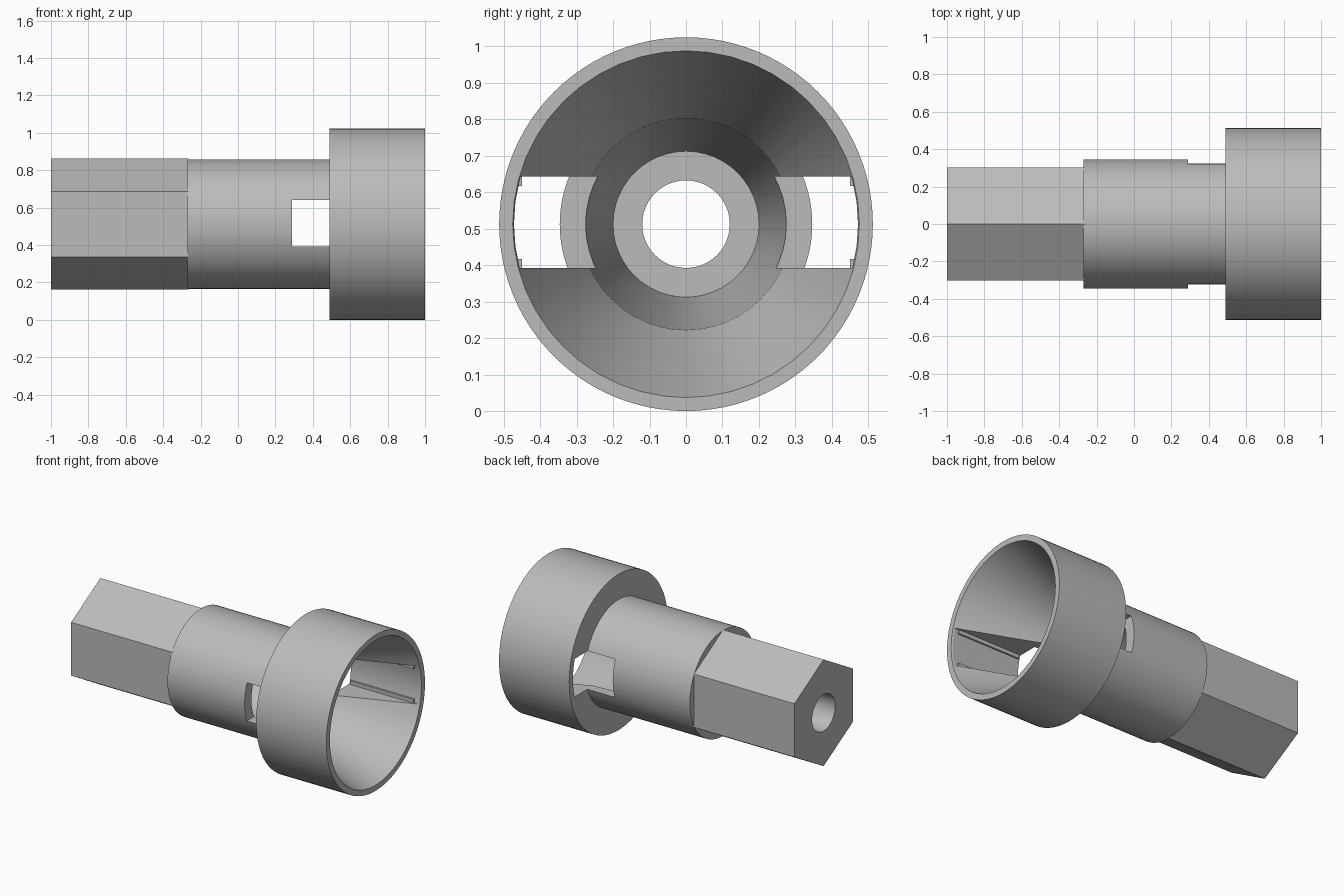
import bpy, bmesh
from math import cos, sin, pi, radians

cube = bpy.data.objects.get("Cube")
if cube:
    bpy.data.objects.remove(cube, do_unlink=True)

AXIS_Z = 0.512

grey = bpy.data.materials.new("plain grey")
grey.use_nodes = True
COLOR = (0.5, 0.5, 0.5, 1)
grey.diffuse_color = COLOR
grey.node_tree.nodes["Principled BSDF"].inputs["Base Color"].default_value = COLOR


def make_object(name, bm):
    bmesh.ops.recalc_face_normals(bm, faces=bm.faces)
    mesh = bpy.data.meshes.new(name)
    bm.to_mesh(mesh)
    bm.free()
    mesh.materials.append(grey)
    ob = bpy.data.objects.new(name, mesh)
    bpy.context.collection.objects.link(ob)
    return ob


def turned(name, profile, sides):
    """Solid of (x, radius) rings around the long axis, capped at both ends."""
    bm = bmesh.new()
    rings = []
    for x, r in profile:
        angles = [2 * pi * i / sides for i in range(sides)]
        rings.append([bm.verts.new((x, r * sin(a), AXIS_Z + r * cos(a))) for a in angles])
    for a, b in zip(rings, rings[1:]):
        for i in range(sides):
            j = (i + 1) % sides
            bm.faces.new((a[i], a[j], b[j], b[i]))
    bm.faces.new(rings[0])
    bm.faces.new(rings[-1])
    return make_object(name, bm)


def box(name, low, high):
    bm = bmesh.new()
    bmesh.ops.create_cube(bm, size=1)
    for v in bm.verts:
        v.co = [(lo + hi) / 2 + c * (hi - lo) for lo, hi, c in zip(low, high, v.co)]
    return make_object(name, bm)


def combine(target, tool, operation):
    """Apply a boolean to the target and discard the tool."""
    mod = target.modifiers.new("combine", 'BOOLEAN')
    mod.operation = operation
    mod.solver = 'EXACT'
    mod.object = tool
    bpy.context.view_layer.update()
    graph = bpy.context.evaluated_depsgraph_get()
    result = bpy.data.meshes.new_from_object(target.evaluated_get(graph))
    target.modifiers.clear()
    target.data = result
    bpy.data.objects.remove(tool, do_unlink=True)


# Round barrel and wide cup, with the hexagonal shank behind
body = turned("socket_body", [(-0.27, 0.346), (0.49, 0.346), (0.49, 0.512), (1, 0.512)], 96)
shank = turned("hex_shank", [(-1, 0.35), (-0.265, 0.35)], 6)
combine(body, shank, 'UNION')

# Stepped, tapered bore opening into the conical cup
bore = turned("bore_cutter", [(-1.1, 0.12), (-0.71, 0.12), (-0.71, 0.2),
                              (0.49, 0.29), (1, 0.475), (1.1, 0.475)], 48)
combine(body, bore, 'DIFFERENCE')

# Cross slot through the barrel, stopping inside the cup wall
slot = turned("slot_cutter", [(0.29, 0.473), (0.99, 0.473)], 64)
limit = box("slot_limit", (0, -1, AXIS_Z + 0.005 - 0.125), (2, 1, AXIS_Z + 0.005 + 0.125))
combine(slot, limit, 'INTERSECT')
combine(body, slot, 'DIFFERENCE')

# Small ribs in the corners of the slot
for side in (-1, 1):
    for up in (-1, 1):
        ys = sorted((side * 0.45, side * 0.485))
        zs = sorted((AXIS_Z + 0.005 + up * 0.1, AXIS_Z + 0.005 + up * 0.135))
        rib = box("slot_rib", (0.5, ys[0], zs[0]), (0.96, ys[1], zs[1]))
        combine(body, rib, 'UNION')

# Smooth round surfaces, crisp edges
bpy.ops.object.select_all(action='DESELECT')
body.select_set(True)
bpy.context.view_layer.objects.active = body
bpy.ops.object.shade_smooth_by_angle(angle=radians(14))
